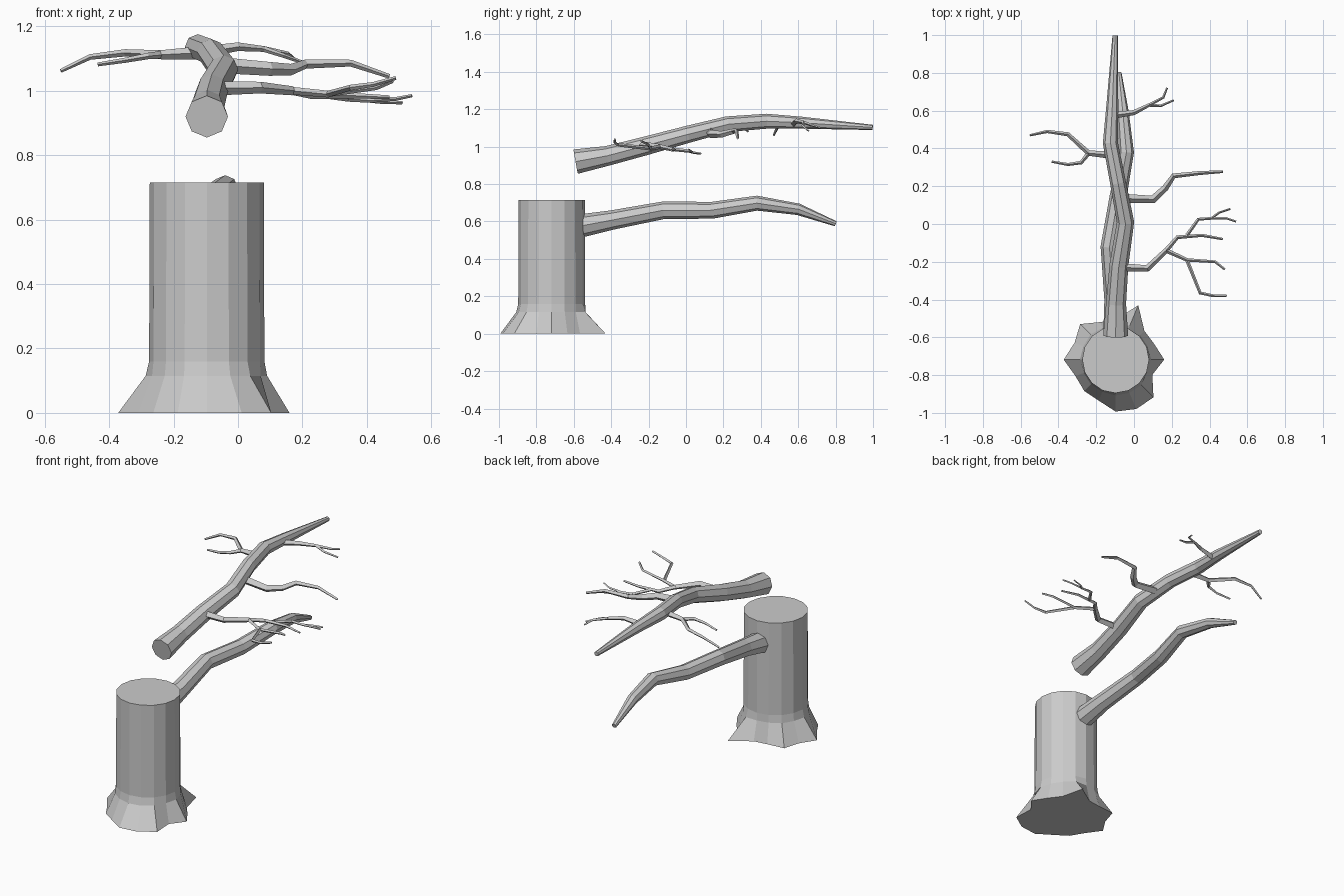
import bpy, bmesh
from math import sin, cos, tau
from mathutils import Vector


def finish(name, bm):
    bmesh.ops.recalc_face_normals(bm, faces=bm.faces)
    mesh = bpy.data.meshes.new(name)
    bm.to_mesh(mesh)
    bm.free()
    ob = bpy.data.objects.new(name, mesh)
    bpy.context.collection.objects.link(ob)
    return ob


def skin(bm, rings):
    """Bridge equal-sized rings of points with quads and cap both ends."""
    rings = [[bm.verts.new(p) for p in ring] for ring in rings]
    n = len(rings[0])
    for a, b in zip(rings, rings[1:]):
        for i in range(n):
            j = (i + 1) % n
            bm.faces.new((a[i], a[j], b[j], b[i]))
    bm.faces.new(rings[0])
    bm.faces.new(rings[-1])


def tube(bm, path, radii, sides):
    """Tapered limb through the path points."""
    pts = [Vector(p) for p in path]
    rings = []
    for i, p in enumerate(pts):
        t = Vector()
        if i > 0:
            t += (p - pts[i - 1]).normalized()
        if i < len(pts) - 1:
            t += (pts[i + 1] - p).normalized()
        t.normalize()
        u = t.cross(Vector((0, 0, 1))).normalized()
        v = u.cross(t)
        rings.append([p + radii[i] * (cos(tau * k / sides) * u + sin(tau * k / sides) * v)
                      for k in range(sides)])
    skin(bm, rings)


def twig(name, stems):
    """Four-sided twigs; each stem is (start radius, end radius, path)."""
    bm = bmesh.new()
    for r0, r1, path in stems:
        n = len(path) - 1
        tube(bm, path, [r0 + (r1 - r0) * i / n for i in range(n + 1)], 4)
    finish(name, bm)


# Trunk with flared roots
CX, CY, R = -0.097, -0.718, 0.177
roots = [.257, .22, .215, .312, .21, .215, .266, .235,
         .275, .23, .235, .235, .275, .283, .283, .21]


def trunk_ring(z, radii):
    return [(CX + r * cos(tau * i / 16), CY + r * sin(tau * i / 16), z)
            for i, r in enumerate(radii)]


bm = bmesh.new()
skin(bm, [trunk_ring(0, roots),
          trunk_ring(.115, [R + .13 * (r - R) for r in roots]),
          trunk_ring(.16, [R + .002] * 16),
          trunk_ring(.715, [R] * 16)])
finish("trunk", bm)

# Lower bare branch
bm = bmesh.new()
tube(bm, [(-.10, -.56, .577), (-.105, -.40, .607), (-.13, -.12, .66), (-.085, .14, .66),
          (-.04, .38, .698), (-.06, .60, .665), (-.08, .80, .588)],
     [.062, .052, .047, .045, .04, .031, .014], 8)
finish("lower_branch", bm)

# Upper branch
bm = bmesh.new()
tube(bm, [(-.097, -.59, .92), (-.095, -.42, .951), (-.08, -.22, 1.003), (-.045, .01, 1.066),
          (-.085, .22, 1.12), (-.125, .43, 1.136), (-.115, .62, 1.128), (-.10, .998, 1.103)],
     [.066, .053, .05, .046, .042, .04, .032, .014], 8)
finish("upper_branch", bm)

# Twigs on the upper branch
fork = (.17, -.14, 1.0)
twig("front_right_twig", [
    (.022, .014, [(-.06, -.23, 1.008), (.07, -.235, 1.01), fork]),
    (.012, .006, [fork, (.28, -.19, .99), (.35, -.365, 1.01), (.42, -.38, 1.02), (.49, -.38, 1.04)]),
    (.009, .006, [(.28, -.19, .99), (.43, -.20, 1.01), (.48, -.24, 1.03)]),
    (.013, .006, [fork, (.23, -.07, .985), (.36, -.06, .985), (.47, -.08, .98)]),
    (.01, .007, [(.28, -.06, .985), (.34, .025, .975), (.41, .03, .97)]),
    (.007, .005, [(.41, .03, .97), (.45, .06, .965), (.51, .08, .963)]),
    (.007, .005, [(.41, .03, .97), (.49, .03, .975), (.54, .013, .985)]),
])
twig("middle_right_twig", [
    (.025, .007, [(-.06, .135, 1.08), (.10, .13, 1.068), (.165, .19, 1.066),
                  (.21, .255, 1.083), (.35, .27, 1.086), (.47, .277, 1.045)]),
])
twig("rear_right_twig", [
    (.018, .009, [(-.11, .575, 1.12), (0, .59, 1.137), (.08, .63, 1.13)]),
    (.009, .005, [(.08, .63, 1.13), (.155, .67, 1.115), (.175, .72, 1.10)]),
    (.009, .005, [(.08, .63, 1.13), (.14, .625, 1.11), (.21, .655, 1.085)]),
])
twig("left_twig", [
    (.02, .014, [(-.12, .365, 1.118), (-.24, .375, 1.112)]),
    (.014, .006, [(-.24, .375, 1.112), (-.35, .475, 1.118), (-.46, .49, 1.105), (-.55, .47, 1.062)]),
    (.012, .006, [(-.24, .375, 1.112), (-.28, .325, 1.108), (-.35, .315, 1.095), (-.435, .33, 1.082)]),
])
